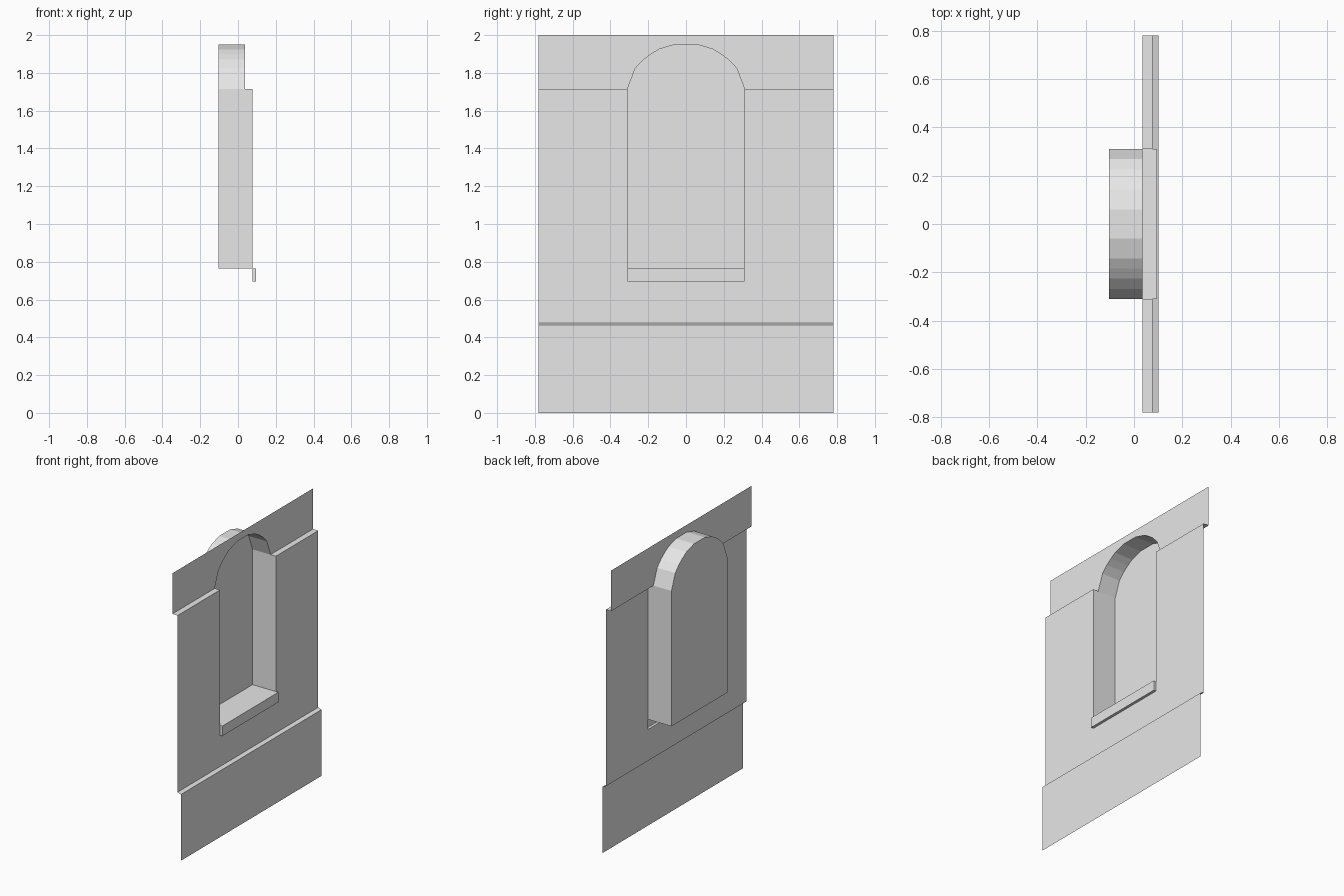
import bpy
import bmesh

if "Cube" in bpy.data.objects:
    bpy.data.objects.remove(bpy.data.objects["Cube"], do_unlink=True)

plaster = bpy.data.materials.new("light_grey_plaster")
plaster.use_nodes = True
plaster.diffuse_color = (0.8, 0.8, 0.8, 1)
plaster.node_tree.nodes["Principled BSDF"].inputs["Base Color"].default_value = (0.8, 0.8, 0.8, 1)

# Key depths, widths and heights
X_BASE, X_WALL, X_TOP, X_BACK, X_SILL = 0.102, 0.077, 0.036, -0.104, 0.096
W, N = 0.78, 0.31
Z_LOW, Z_LEDGE, Z_SILL, Z_FLOOR, Z_SPRING, Z_TOP = 0.465, 0.475, 0.695, 0.765, 1.715, 2.0

# Arch from right spring point to left spring point
half = [(N, Z_SPRING), (0.268, 1.825), (0.225, 1.87), (0.184, 1.9), (0.143, 1.925), (0.06, 1.95)]
arch = half + [(-y, z) for y, z in reversed(half)]


def make(name, polygons):
    """Thin sheet object from polygons, welded along shared edges."""
    bm = bmesh.new()
    for poly in polygons:
        bm.faces.new([bm.verts.new(p) for p in poly])
    bmesh.ops.remove_doubles(bm, verts=bm.verts, dist=0.0005)
    mesh = bpy.data.meshes.new(name)
    bm.to_mesh(mesh)
    bm.free()
    mesh.materials.append(plaster)
    obj = bpy.data.objects.new(name, mesh)
    bpy.context.collection.objects.link(obj)
    return obj


def panel(x, y0, y1, z0, z1):
    """Upright rectangle facing +x."""
    return [(x, y0, z0), (x, y1, z0), (x, y1, z1), (x, y0, z1)]


def strip(y0, y1, xz0, xz1):
    """Rectangle running along y between two (x, z) edges."""
    (xa, za), (xb, zb) = xz0, xz1
    return [(xa, y0, za), (xa, y1, za), (xb, y1, zb), (xb, y0, zb)]


# Plinth with its sloped ledge
make("wall_base", [
    panel(X_BASE, -W, W, 0, Z_LOW),
    strip(-W, W, (X_BASE, Z_LOW), (X_WALL, Z_LEDGE)),
])

# Middle wall around the opening, with the ledges above it
make("wall_middle", [
    panel(X_WALL, -W, W, Z_LEDGE, Z_SILL),
    panel(X_WALL, -W, -N, Z_SILL, Z_SPRING),
    panel(X_WALL, N, W, Z_SILL, Z_SPRING),
    strip(-W, -N, (X_WALL, Z_SPRING), (X_TOP, Z_SPRING)),
    strip(N, W, (X_WALL, Z_SPRING), (X_TOP, Z_SPRING)),
])

# Upper band cut by the arch
outline = [(W, Z_SPRING), (W, Z_TOP), (-W, Z_TOP), (-W, Z_SPRING)] + arch[::-1]
make("wall_top", [[(X_TOP, y, z) for y, z in outline]])

# Recessed niche: back, jambs, floor and arched soffit
back = [(-N, Z_FLOOR), (N, Z_FLOOR)] + arch
niche = [[(X_BACK, y, z) for y, z in back]]
for (ya, za), (yb, zb) in zip(arch, arch[1:]):
    niche.append([(X_BACK, ya, za), (X_TOP, ya, za), (X_TOP, yb, zb), (X_BACK, yb, zb)])
for y in (-N, N):
    jamb = [(X_BACK, y, Z_FLOOR), (X_BACK, y, Z_SPRING), (X_TOP, y, Z_SPRING),
            (X_WALL, y, Z_SPRING), (X_WALL, y, Z_FLOOR)]
    niche.append(jamb if y < 0 else jamb[::-1])
niche.append(strip(-N, N, (X_WALL, Z_FLOOR), (X_BACK, Z_FLOOR)))
make("niche", niche)

# Projecting sill, open at the back
sill = [
    panel(X_SILL, -N, N, Z_SILL, Z_FLOOR),
    strip(-N, N, (X_SILL, Z_FLOOR), (X_WALL, Z_FLOOR)),
    strip(-N, N, (X_WALL, Z_SILL), (X_SILL, Z_SILL)),
]
for y in (-N, N):
    end = [(X_WALL, y, Z_SILL), (X_SILL, y, Z_SILL), (X_SILL, y, Z_FLOOR), (X_WALL, y, Z_FLOOR)]
    sill.append(end if y < 0 else end[::-1])
make("sill", sill)
